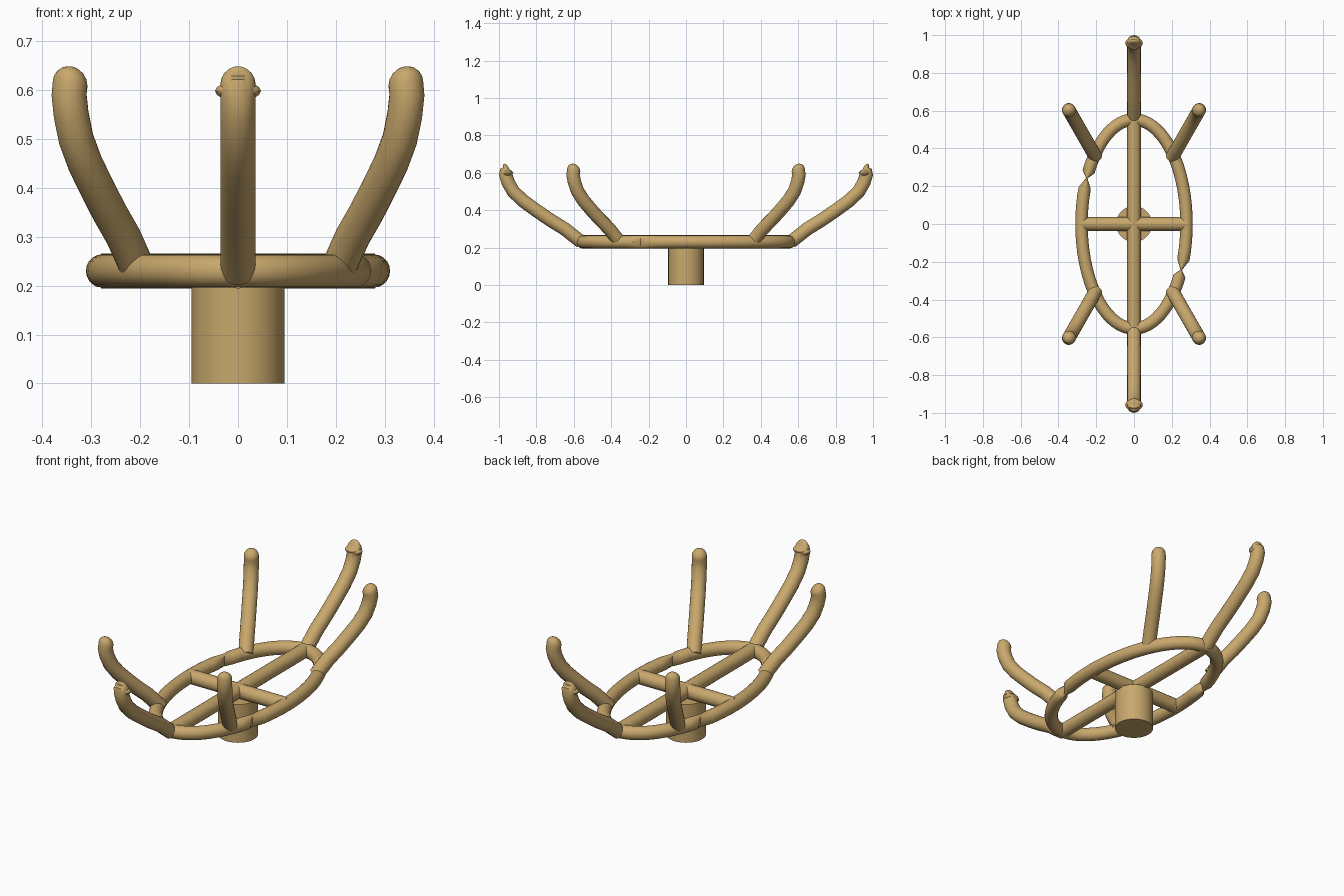
import bpy, bmesh, math
from mathutils import Vector

if "Cube" in bpy.data.objects:
    bpy.data.objects.remove(bpy.data.objects["Cube"])

Z = 0.23          # height of the ring and spoke centre lines
R = 0.036         # tube radius
A, B = 0.278, 0.553   # half axes of the oval ring
SIDES = 20

wood = bpy.data.materials.new("tan")
wood.diffuse_color = (0.58, 0.39, 0.15, 1)
wood.use_nodes = True
wood.node_tree.nodes["Principled BSDF"].inputs["Base Color"].default_value = wood.diffuse_color


def finish(name, bm):
    bmesh.ops.recalc_face_normals(bm, faces=bm.faces)
    me = bpy.data.meshes.new(name)
    bm.to_mesh(me)
    bm.free()
    ob = bpy.data.objects.new(name, me)
    bpy.context.collection.objects.link(ob)
    me.materials.append(wood)
    bpy.ops.object.select_all(action='DESELECT')
    ob.select_set(True)
    bpy.context.view_layer.objects.active = ob
    bpy.ops.object.shade_smooth_by_angle(angle=math.radians(40))
    return ob


def tube(name, rows, closed=False):
    """Each row: centre, cross-section half axis u, half axis v."""
    bm = bmesh.new()
    loops = []
    for c, u, v in rows:
        loops.append([bm.verts.new(c + u * math.cos(k * math.tau / SIDES)
                                   + v * math.sin(k * math.tau / SIDES))
                      for k in range(SIDES)])
    n = len(loops)
    for i in range(n if closed else n - 1):
        p, q = loops[i], loops[(i + 1) % n]
        for k in range(SIDES):
            j = (k + 1) % SIDES
            bm.faces.new((p[k], p[j], q[j], q[k]))
    if not closed:
        bm.faces.new(loops[0])
        bm.faces.new(loops[-1])
    return finish(name, bm)


# stem
bm = bmesh.new()
bmesh.ops.create_cone(bm, cap_ends=True, segments=32, radius1=0.095,
                      radius2=0.095, depth=0.2)
bmesh.ops.translate(bm, verts=bm.verts, vec=(0, 0, 0.1))
finish("stem", bm)

# crossed spokes
up = Vector((0, 0, 1))
for name, d, half in (("long_spoke", Vector((0, 1, 0)), 0.56),
                      ("short_spoke", Vector((1, 0, 0)), 0.28)):
    side = d.cross(up)
    tube(name, [(d * s * half + up * Z, side * R, up * R) for s in (-1, 1)])

# oval ring, pinched sideways at two opposite joints
rows = []
angles = sorted([(i * 5) % 360 for i in range(72)] + [154, 334])
for deg in angles:
    t = math.radians(deg)
    c = Vector((A * math.cos(t), B * math.sin(t), Z))
    normal = Vector((math.cos(t) / A, math.sin(t) / B, 0)).normalized()
    pinch = 0.12 if deg in (154, 334) else 1
    if deg in (155, 335):
        continue
    rows.append((c, normal * 0.033 * pinch, up * 0.034))
tube("oval_ring", rows, closed=True)

# curved arms: outward fraction and height
PROFILE = [(0, .23), (.22, .3), (.42, .35), (.6, .4), (.77, .45),
           (.9, .5), (.97, .55), (1, .59), (.985, .612)]


def arm(name, base, reach, tip_flat=1.0):
    d = base.normalized()
    side = d.cross(up)
    pts = [base + d * (reach * s) + up * z for s, z in PROFILE]
    rows = []
    for i, p in enumerate(pts):
        tan = (pts[min(i + 1, len(pts) - 1)] - pts[max(i - 1, 0)]).normalized()
        rows.append((p, side * R, side.cross(tan) * R))
    # rounded tip
    c, u, v = rows[-1]
    for a in (20, 40, 60, 75, 87):
        k = math.cos(math.radians(a))
        h = math.sin(math.radians(a))
        shift = d * (0.02 * h * (1 - tip_flat))
        rows.append((c + up * R * h + shift, u * k, v * k * tip_flat))
    tube(name, rows)


for sy in (-1, 1):
    y_name = "front" if sy < 0 else "back"
    arm(y_name + "_end_arm", Vector((0, sy * 0.56, 0)), 0.404, 0.5)
    for sx in (-1, 1):
        arm(f"{y_name}_{'left' if sx < 0 else 'right'}_arm",
            Vector((sx * 0.203, sy * 0.355, 0)), 0.287)
    # small knot near the tip of each end arm
    bm = bmesh.new()
    bmesh.ops.create_uvsphere(bm, u_segments=16, v_segments=8, radius=1)
    bmesh.ops.scale(bm, verts=bm.verts, vec=(0.047, 0.03, 0.02))
    bmesh.ops.translate(bm, verts=bm.verts, vec=(0, sy * 0.957, 0.598))
    finish(y_name + "_tip_knot", bm)
